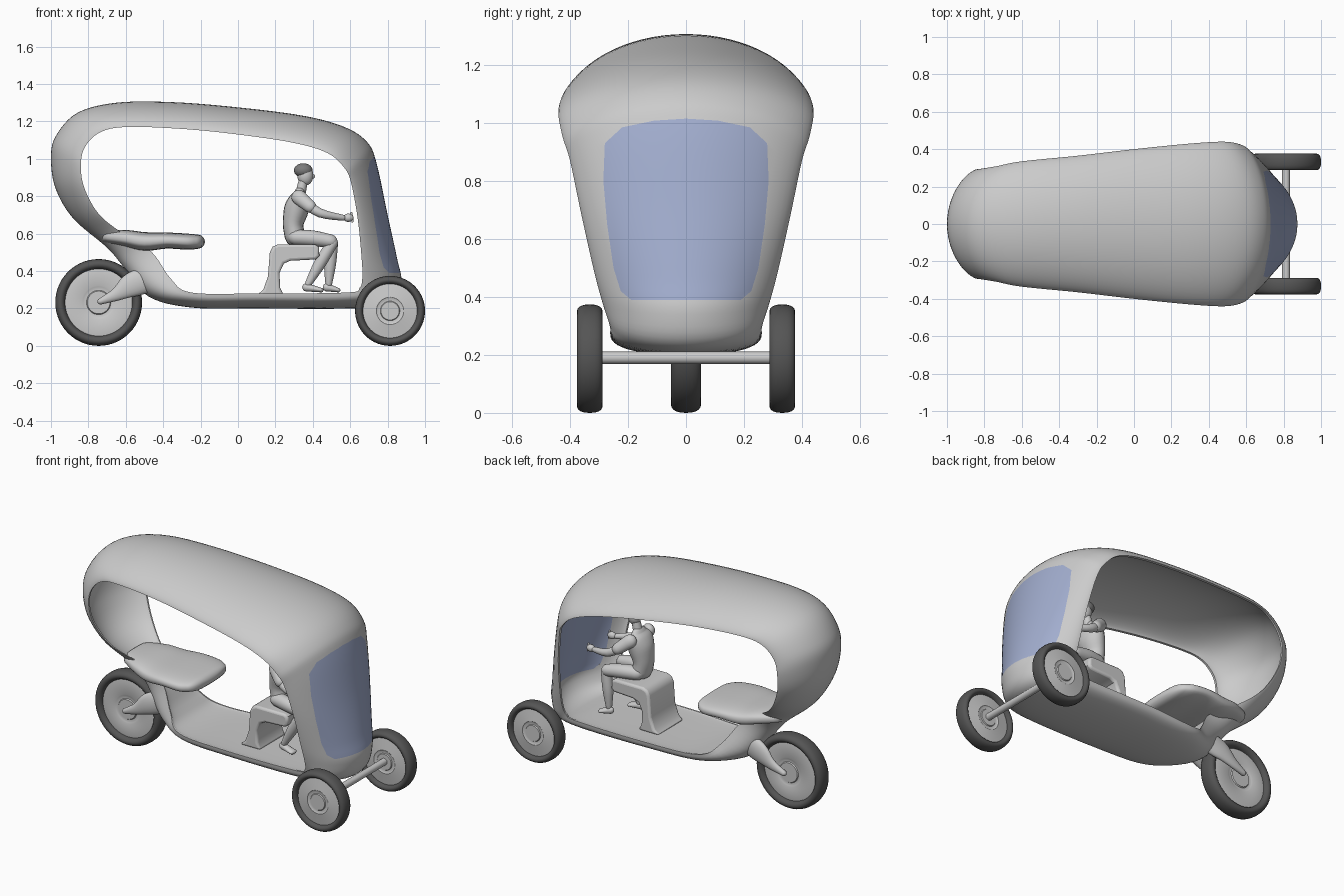
import bpy, bmesh
from math import sin, cos, pi, copysign
from mathutils import Vector

if "Cube" in bpy.data.objects:
    bpy.data.objects.remove(bpy.data.objects["Cube"])


def material(name, rgb):
    m = bpy.data.materials.new(name)
    m.diffuse_color = (*rgb, 1)
    m.use_nodes = True
    m.node_tree.nodes["Principled BSDF"].inputs["Base Color"].default_value = m.diffuse_color
    return m


RUBBER = material("rubber", (0.09, 0.09, 0.09))
GLASS = material("tinted_glass", (0.36, 0.42, 0.62))
HAIR = material("hair", (0.2, 0.2, 0.2))


def loft(name, rings, closed=False, mat=None):
    """Skin a list of equal rings; closed joins last to first, otherwise cap."""
    bm = bmesh.new()
    vs = [[bm.verts.new(p) for p in r] for r in rings]
    n = len(vs[0])
    for i in range(len(vs) if closed else len(vs) - 1):
        a, b = vs[i], vs[(i + 1) % len(vs)]
        for j in range(n):
            bm.faces.new((a[j], a[(j + 1) % n], b[(j + 1) % n], b[j]))
    if not closed:
        bm.faces.new(vs[0][::-1])
        bm.faces.new(vs[-1])
    bmesh.ops.recalc_face_normals(bm, faces=bm.faces)
    me = bpy.data.meshes.new(name)
    bm.to_mesh(me)
    bm.free()
    ob = bpy.data.objects.new(name, me)
    bpy.context.collection.objects.link(ob)
    if mat:
        me.materials.append(mat)
    return ob


def spline(rows, steps, closed=False):
    """Catmull-Rom interpolation of tuples."""
    n, out = len(rows), []
    get = lambda i: rows[i % n] if closed else rows[max(0, min(n - 1, i))]
    for i in range(n if closed else n - 1):
        q = [get(i + d) for d in (-1, 0, 1, 2)]
        for s in range(steps):
            t = s / steps
            out.append([0.5 * (2 * b + (c - a) * t + (2 * a - 5 * b + 4 * c - d) * t * t
                               + (3 * b - a - 3 * c + d) * t ** 3) for a, b, c, d in zip(*q)])
    return out if closed else out + [list(rows[-1])]


def limb(name, rows, power=1.0, mat=None, n=20):
    """Round-ended tube through (x, y, z, depth radius, side radius)."""
    pts = spline(rows, 4)
    c = [Vector(p[:3]) for p in pts]
    rings = []
    for i, p in enumerate(pts):
        t = (c[min(i + 1, len(c) - 1)] - c[max(i - 1, 0)]).normalized()
        side = Vector((0, 1, 0))
        side = (side - t * side.dot(t)).normalized()
        up = side.cross(t)

        def ring(shift, k):
            f = lambda v: copysign(abs(v) ** power, v)
            return [c[i] + t * shift * p[3] + (up * p[3] * f(cos(a)) + side * p[4] * f(sin(a))) * k
                    for a in (2 * pi * j / n for j in range(n))]
        if i == 0:
            rings += [ring(-sin(a), cos(a)) for a in (1.4, 1.0, 0.5)]
        rings.append(ring(0, 1))
        if i == len(pts) - 1:
            rings += [ring(sin(a), cos(a)) for a in (0.5, 1.0, 1.4)]
    return loft(name, rings, mat=mat)


def circle(x, y, z, r, n=56):
    return [(x + r * cos(2 * pi * i / n), y, z + r * sin(2 * pi * i / n)) for i in range(n)]


def ellipsoid(name, loc, size, mat=None):
    bpy.ops.mesh.primitive_uv_sphere_add(segments=24, ring_count=14, radius=1, location=loc)
    ob = bpy.context.object
    ob.name, ob.scale = name, size
    if mat:
        ob.data.materials.append(mat)
    return ob


# Ring-shaped body shell: centre x,z / rim x,z / half width / hollowness
STATIONS = [
    (-1.0, 1.0, -.84, .96, .29, .85), (-.975, 1.12, -.82, 1.06, .295, .85),
    (-.86, 1.245, -.74, 1.14, .308, .85), (-.65, 1.3, -.6, 1.17, .335, .85),
    (-.35, 1.303, -.3, 1.16, .365, .85), (0, 1.275, 0, 1.13, .40, .85),
    (.35, 1.23, .3, 1.085, .43, .85), (.57, 1.17, .48, 1.03, .44, .85),
    (.69, 1.09, .57, .95, .425, .85), (.74, .98, .605, .87, .40, .85),
    (.80, .70, .64, .68, .36, .85), (.85, .47, .66, .48, .315, .85),
    (.873, .34, .665, .37, .285, .8), (.82, .225, .65, .31, .265, .5),
    (.60, .20, .58, .285, .26, .1), (.10, .20, .10, .28, .26, .1),
    (-.25, .205, -.25, .285, .23, .1), (-.48, .265, -.36, .36, .16, .1),
    (-.61, .42, -.46, .50, .10, .1), (-.70, .525, -.60, .59, .12, .4),
    (-.88, .68, -.74, .70, .21, .8), (-.975, .84, -.82, .84, .265, .85)]


def section(ox, oz, ix, iz, w, k):
    ang = [-pi / 2 + pi * i / 28 for i in range(29)]
    pts = []
    for a, scale, depth in [(a, 1, 1) for a in ang] + [(a, .955, k) for a in ang[::-1]]:
        f = depth * max(cos(a), 0) ** (.6 + .9 * k)
        pts.append((ix + (ox - ix) * f, w * scale * sin(a), iz + (oz - iz) * f))
    return pts


rings = [section(*s) for s in spline(STATIONS, 6, True)]
shell = loft("body_shell", rings, True)
glass = loft("windshield", rings, True, GLASS)

# Windshield outline cuts the shell, and the cut piece becomes the glass
half = [(.19, .39), (.225, .42), (.25, .50), (.272, .65), (.285, .80), (.28, .93), (.22, .985), (.11, 1.008)]
outline = half + [(0, 1.015)] + [(-y, z) for y, z in half[::-1]]
cutter = loft("windshield_cutter", [[(x, y, z) for y, z in outline] for x in (.52, 1.1)])
cutter.hide_render = True
for ob, op in ((shell, 'DIFFERENCE'), (glass, 'INTERSECT')):
    mod = ob.modifiers.new("cut", 'BOOLEAN')
    mod.object, mod.operation, mod.solver = cutter, op, 'EXACT'
    bpy.context.view_layer.objects.active = ob
    bpy.ops.object.modifier_apply(modifier=mod.name)
bpy.data.objects.remove(cutter)


# Wheels: rounded tyre and a dished disc with hub cap
def wheel(name, x, y, r, b):
    rin = r * .76
    rc, h = (r + rin) / 2, (r - rin) / 2
    prof = [(rc + h * cos(a), b * copysign(abs(sin(a)) ** .8, sin(a)))
            for a in (2 * pi * i / 20 for i in range(20))]
    loft(name + "_tyre", [circle(x, y + d, r, q) for q, d in prof], True, RUBBER)
    side = [(.03, .8), (.26, .8), (.28, .68), (.36, .68), (.39, .76), (.79, .5)]
    disc = [(q, -d) for q, d in side] + side[::-1]
    loft(name + "_disc", [circle(x, y + d * b, r, q * r) for q, d in disc])


wheel("rear_wheel", -.745, 0, .232, .052)
for s, tag in ((-1, "right"), (1, "left")):
    wheel(tag + "_front_wheel", .813, s * .332, .187, .044)
loft("front_axle", [circle(.813, y, .19, .021, 20) for y in (-.32, .32)])

# Rear fork prongs
for s, tag in ((-1, "right"), (1, "left")):
    limb(tag + "_rear_fork", [(-.47, s * .06, .36, .07, .035), (-.57, s * .075, .325, .065, .028),
                              (-.65, s * .08, .275, .035, .02), (-.735, s * .075, .238, .017, .017)])

# Passenger bench flowing out of the rear shell
limb("passenger_seat", [(-.70, 0, .585, .035, .13), (-.6, 0, .575, .045, .18), (-.5, 0, .558, .05, .205),
                        (-.38, 0, .563, .043, .22), (-.27, 0, .557, .043, .215),
                        (-.215, 0, .557, .038, .185)], .7, n=36)

# Driver seat: cantilevered profile with rounded edges
prof = [(.10, .27), (.135, .30), (.16, .37), (.17, .50), (.185, .53), (.215, .543), (.41, .543), (.432, .53),
        (.435, .48), (.415, .462), (.28, .455), (.245, .44), (.222, .39), (.225, .31), (.245, .27)]
seat = loft("driver_seat", [[(x, y, z) for x, z in prof] for y in (-.13, .13)])
bev = seat.modifiers.new("round", 'BEVEL')
bev.width, bev.segments, bev.limit_method, bev.angle_limit = .014, 3, 'ANGLE', 1.0

# Seated driver
limb("driver_torso", [(.305, 0, .585, .055, .075), (.295, 0, .65, .055, .075), (.312, 0, .73, .066, .092),
                      (.325, 0, .79, .05, .098), (.33, 0, .82, .028, .06)])
limb("driver_neck", [(.335, 0, .82, .027, .03), (.35, 0, .885, .025, .026)])
ellipsoid("driver_head", (.36, 0, .912), (.043, .037, .055))
ellipsoid("driver_nose", (.403, 0, .907), (.009, .007, .012))
ellipsoid("driver_hair", (.349, 0, .938), (.05, .041, .038), HAIR)
for s, tag in ((-1, "right"), (1, "left")):
    limb("driver_%s_sleeve" % tag, [(.325, s * .095, .795, .04, .032), (.385, s * .13, .745, .034, .031)])
    limb("driver_%s_arm" % tag, [(.35, s * .11, .77, .028, .026), (.44, s * .14, .71, .024, .023),
                                 (.56, s * .11, .685, .016, .016)])
    ellipsoid("driver_%s_hand" % tag, (.59, s * .105, .685), (.028, .02, .022))
    limb("handle_%s_grip" % tag, [(.612, s * .105, .665, .006, .006), (.606, s * .105, .71, .006, .006)])
    ax, az, toe = (.375, .33, .445) if s < 0 else (.485, .33, .535)
    limb("driver_%s_thigh" % tag, [(.31, s * .045, .58, .042, .045), (.40, s * .065, .575, .042, .042),
                                   (.495, s * .075, .56, .036, .036)])
    limb("driver_%s_shin" % tag, [(.505, s * .075, .55, .03, .03), ((.5 + ax) / 2, s * .075, .44, .032, .03),
                                  (ax, s * .075, az, .018, .018)])
    limb("driver_%s_foot" % tag, [(ax - .01, s * .075, .313, .022, .02), (toe, s * .085, .298, .012, .027)])

# Smooth shading everywhere, keeping hard edges crisp
bpy.ops.object.select_all(action='SELECT')
bpy.context.view_layer.objects.active = shell
bpy.ops.object.shade_smooth_by_angle(angle=0.7)
